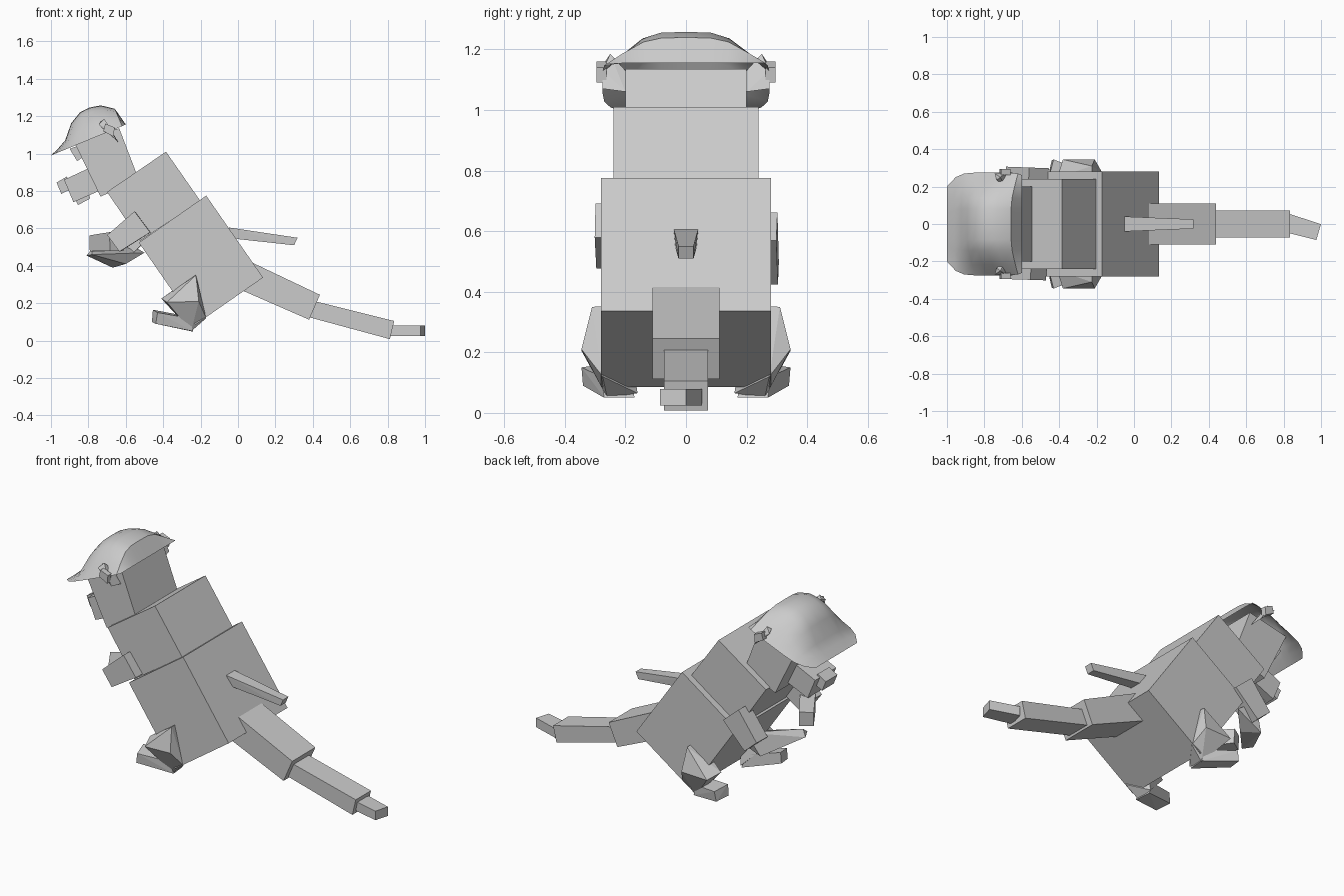
import bpy, bmesh, math
from mathutils import Vector

if "Cube" in bpy.data.objects:
    bpy.data.objects.remove(bpy.data.objects["Cube"])


def finish(name, bm):
    bmesh.ops.recalc_face_normals(bm, faces=bm.faces)
    me = bpy.data.meshes.new(name)
    bm.to_mesh(me)
    bm.free()
    ob = bpy.data.objects.new(name, me)
    bpy.context.collection.objects.link(ob)
    return ob


def prism(name, profile, y0, y1):
    """Side (x, z) profile extruded from y0 to y1."""
    bm = bmesh.new()
    a = [bm.verts.new((x, y0, z)) for x, z in profile]
    b = [bm.verts.new((x, y1, z)) for x, z in profile]
    bm.faces.new(a)
    bm.faces.new(b)
    for i in range(len(a)):
        j = (i + 1) % len(a)
        bm.faces.new((a[i], a[j], b[j], b[i]))
    return finish(name, bm)


def hull(name, pts, side=1):
    """Convex chunky limb through a few corner points."""
    bm = bmesh.new()
    for x, y, z in pts:
        bm.verts.new((x, y * side, z))
    bmesh.ops.convex_hull(bm, input=bm.verts[:])
    bmesh.ops.dissolve_limit(bm, angle_limit=0.03, verts=bm.verts[:], edges=bm.edges[:])
    return finish(name, bm)


def beam(name, p, q, s0, s1, up=(0, 0, 1)):
    """Square-section block from p to q, with (width, height) at each end."""
    p, q = Vector(p), Vector(q)
    d = (q - p).normalized()
    w = d.cross(Vector(up)).normalized()
    h = w.cross(d)
    pts = [c + w * (s[0] / 2 * i) + h * (s[1] / 2 * j)
           for c, s in ((p, s0), (q, s1)) for i in (-1, 1) for j in (-1, 1)]
    return hull(name, pts)


# body blocks
prism("lower_body", [(-.17, .775), (.134, .337), (-.227, .086), (-.53, .524)], -.28, .28)
prism("upper_body", [(-.385, 1.01), (-.203, .749), (-.523, .533), (-.70, .795)], -.24, .24)
prism("head", [(-.635, 1.135), (-.53, .86), (-.735, .77), (-.885, 1.08)], -.2, .2)

# face
prism("snout", [(-.93, .86), (-.78, .93), (-.72, .81), (-.88, .74)], -.1, .1)
prism("nose", [(-.97, .845), (-.915, .877), (-.885, .815), (-.945, .785)], -.055, .055)
prism("lower_lip", [(-.87, .755), (-.80, .79), (-.79, .76), (-.855, .725)], -.05, .05)
for s, n in ((-1, "right"), (1, "left")):
    prism("eye_" + n, [(-.90, 1.025), (-.86, 1.04), (-.83, .98), (-.86, .96)],
          s * .08, s * .14)

# helmet shell: arches lofted from the front tip to the back edge
rows = [(0, 0, .2), (.05, .02, .25), (.1, .045, .27), (.166, .118, .275), (.233, .155, .275),
        (.29, .158, .275), (.348, .146, .275), (.411, .1, .27), (.433, 0, .262)]
cols = [(-1, 0), (-.78, .42), (-.52, .84), (-.3, .98), (0, 1),
        (.3, .98), (.52, .84), (.78, .42), (1, 0)]
t = math.atan2(.165, .4)
bm = bmesh.new()
grid = [[bm.verts.new((-1 + a * math.cos(t) - h * k * math.sin(t), w * c,
                       .99 + a * math.sin(t) + h * k * math.cos(t)))
         for c, k in cols] for a, h, w in rows]
for r0, r1 in zip(grid, grid[1:]):
    for i in range(len(cols) - 1):
        bm.faces.new((r0[i], r0[i + 1], r1[i + 1], r1[i]))
helmet = finish("helmet", bm)
bpy.context.view_layer.objects.active = helmet
helmet.select_set(True)
bpy.ops.object.shade_smooth_by_angle(angle=math.radians(40))
helmet.select_set(False)

# ears
for s, n in ((-1, "right"), (1, "left")):
    hull("ear_" + n, [(-.735, .235, 1.17), (-.715, .25, 1.185), (-.745, .27, 1.155),
                      (-.64, .2, 1.06), (-.655, .2, 1.08), (-.65, .275, 1.07),
                      (-.68, .275, 1.13), (-.69, .2, 1.13)], s)
    prism("ear_tip_" + n, [(-.71, 1.16), (-.66, 1.14), (-.665, 1.09), (-.72, 1.12)],
          s * .262, s * .295)

# arms: upper arms differ slightly in height, forearms fold towards the middle
beam("upper_arm_right", (-.51, -.25, .635), (-.665, -.245, .52), (.1, .14), (.1, .11))
beam("forearm_right", (-.65, -.23, .53), (-.76, -.06, .52), (.085, .1), (.08, .085))
beam("upper_arm_left", (-.51, .25, .615), (-.645, .255, .46), (.1, .14), (.1, .11))
hull("forearm_left", [(-.50, .26, .47), (-.60, .29, .53), (-.67, .25, .39), (-.60, .16, .41),
                      (-.62, .16, .5), (-.81, .02, .455), (-.78, -.04, .46), (-.78, .0, .49)])

# legs and feet
for s, n in ((-1, "right"), (1, "left")):
    hull("leg_" + n, [(-.225, .2, .355), (-.225, .31, .35), (-.41, .25, .225), (-.38, .345, .205),
                      (-.34, .25, .15), (-.21, .345, .21), (-.25, .16, .065),
                      (-.25, .26, .05), (-.17, .275, .12)], s)
    hull("foot_" + n, [(-.46, .25, .1), (-.44, .34, .09), (-.455, .25, .165), (-.43, .345, .15),
                       (-.25, .17, .05), (-.24, .27, .05), (-.27, .18, .13), (-.26, .28, .12)], s)

# back spike
hull("back_spike", [(x, s * w, z) for s in (-1, 1) for x, w, z in
                    ((-.05, .04, .605), (-.02, .035, .545), (.318, .025, .55), (.30, .025, .51))])

# tail, three segments
prism("tail_base", [(.08, .415), (.438, .245), (.38, .112), (.03, .265)], -.11, .11)
prism("tail_middle", [(.405, .212), (.835, .105), (.812, .008), (.38, .125)], -.072, .072)
beam("tail_tip", (.82, .005, .052), (.987, -.043, .052), (.1, .055), (.088, .055))
